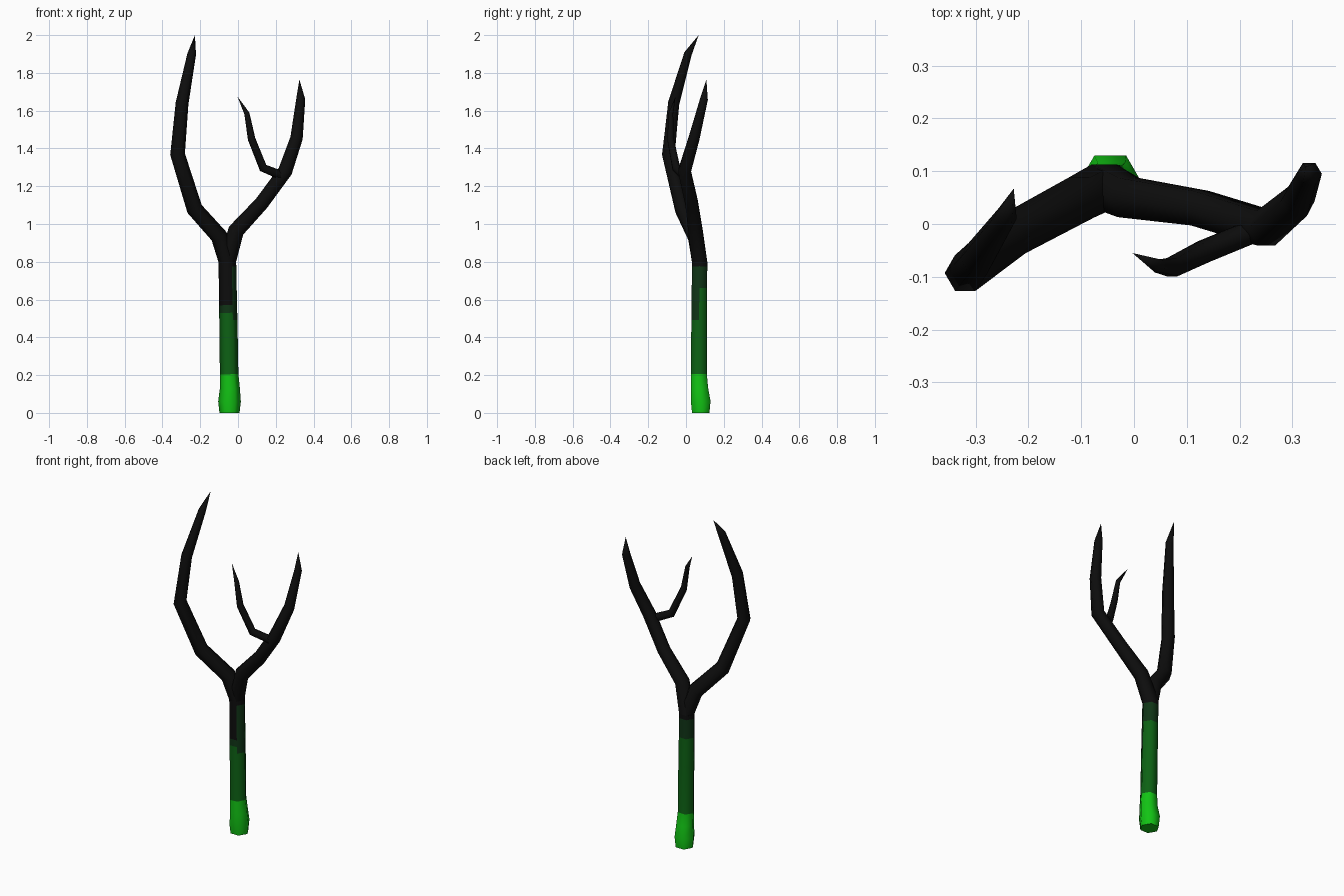
import bpy, bmesh
from math import cos, sin, radians, tau
from mathutils import Vector

cube = bpy.data.objects.get("Cube")
if cube:
    bpy.data.objects.remove(cube, do_unlink=True)


def material(name, colour):
    mat = bpy.data.materials.new(name)
    mat.use_nodes = True
    mat.diffuse_color = (*colour, 1)
    bsdf = mat.node_tree.nodes["Principled BSDF"]
    bsdf.inputs["Base Color"].default_value = (*colour, 1)
    bsdf.inputs["Roughness"].default_value = 0.8
    return mat


BLACK, DARK, MID, BRIGHT = range(4)
MATERIALS = [
    material("charred black", (0.004, 0.004, 0.004)),
    material("dark green", (0.005, 0.035, 0.008)),
    material("mid green", (0.004, 0.12, 0.007)),
    material("bright green", (0.006, 0.55, 0.007)),
]
SIDES = 6


def limb(name, path, upright_start=False, paint=None):
    """Six-sided tube through (x, y, z, radius); zero radius makes a point."""
    pts = [Vector(p[:3]) for p in path]
    bm = bmesh.new()
    rings = []
    for i, p in enumerate(pts):
        radius = path[i][3]
        if radius == 0:
            rings.append([bm.verts.new(p)] * SIDES)
            continue
        t = Vector()
        if i > 0:
            t += (p - pts[i - 1]).normalized()
        if i < len(pts) - 1:
            t += (pts[i + 1] - p).normalized()
        if i == 0 and upright_start:
            t = Vector((0, 0, 1))
        t.normalize()
        u = Vector((0, 1, 0)).cross(t).normalized()
        v = t.cross(u)
        rings.append([bm.verts.new(p + radius * (u * cos(tau * k / SIDES) + v * sin(tau * k / SIDES)))
                      for k in range(SIDES)])
    for low, high in zip(rings, rings[1:]):
        for k in range(SIDES):
            n = (k + 1) % SIDES
            corners = [low[k], low[n], high[n], high[k]]
            bm.faces.new(list(dict.fromkeys(corners)))
    bm.faces.new(rings[0][::-1])
    if path[-1][3] > 0:
        bm.faces.new(rings[-1])
    bmesh.ops.recalc_face_normals(bm, faces=bm.faces)
    if paint:
        for f in bm.faces:
            f.material_index = paint(f.calc_center_median().z, f.normal)
    mesh = bpy.data.meshes.new(name)
    bm.to_mesh(mesh)
    bm.free()
    for mat in MATERIALS if paint else MATERIALS[:1]:
        mesh.materials.append(mat)
    obj = bpy.data.objects.new(name, mesh)
    bpy.context.collection.objects.link(obj)
    bpy.ops.object.select_all(action="DESELECT")
    obj.select_set(True)
    bpy.context.view_layer.objects.active = obj
    bpy.ops.object.shade_smooth_by_angle(angle=radians(65))


# Handle: bands of green, with black running down the front right side
def paint_handle(z, normal):
    if z < 0.2:
        return BRIGHT
    if z > 0.78:
        return BLACK
    if normal.y < -0.3 and normal.x < 0.3:
        return BLACK if z > 0.57 else DARK if z > 0.53 else MID
    edge = 0.49 if normal.y < -0.3 else 0.66
    return DARK if z > edge else MID


limb("handle", [
    (-0.045, 0.078, 0, 0.053), (-0.045, 0.078, 0.06, 0.06),
    (-0.043, 0.071, 0.13, 0.053), (-0.047, 0.068, 0.205, 0.049),
    (-0.051, 0.07, 0.49, 0.048), (-0.052, 0.07, 0.53, 0.048),
    (-0.052, 0.07, 0.57, 0.048), (-0.054, 0.071, 0.66, 0.047),
    (-0.056, 0.072, 0.775, 0.047), (-0.057, 0.072, 0.8, 0.047),
], paint=paint_handle)

# Two main prongs, both growing from the top of the handle
limb("right_prong", [
    (-0.057, 0.072, 0.8, 0.047), (-0.1, 0.05, 0.935, 0.045),
    (-0.23, -0.02, 1.08, 0.043), (-0.32, -0.093, 1.37, 0.039),
    (-0.296, -0.065, 1.64, 0.034), (-0.245, 0.01, 1.9, 0.023),
    (-0.228, 0.067, 2.0, 0),
], upright_start=True)

limb("left_prong", [
    (-0.057, 0.072, 0.8, 0.047), (-0.01, 0.05, 0.965, 0.043),
    (0.125, 0.03, 1.11, 0.038), (0.25, -0.008, 1.28, 0.038),
    (0.31, 0.043, 1.455, 0.033), (0.332, 0.095, 1.66, 0.024),
    (0.325, 0.108, 1.765, 0),
], upright_start=True)

# Small side twig
limb("twig", [
    (0.235, -0.01, 1.255, 0.024), (0.133, -0.052, 1.297, 0.023),
    (0.072, -0.082, 1.45, 0.02), (0.047, -0.08, 1.585, 0.014),
    (-0.003, -0.055, 1.675, 0),
])
